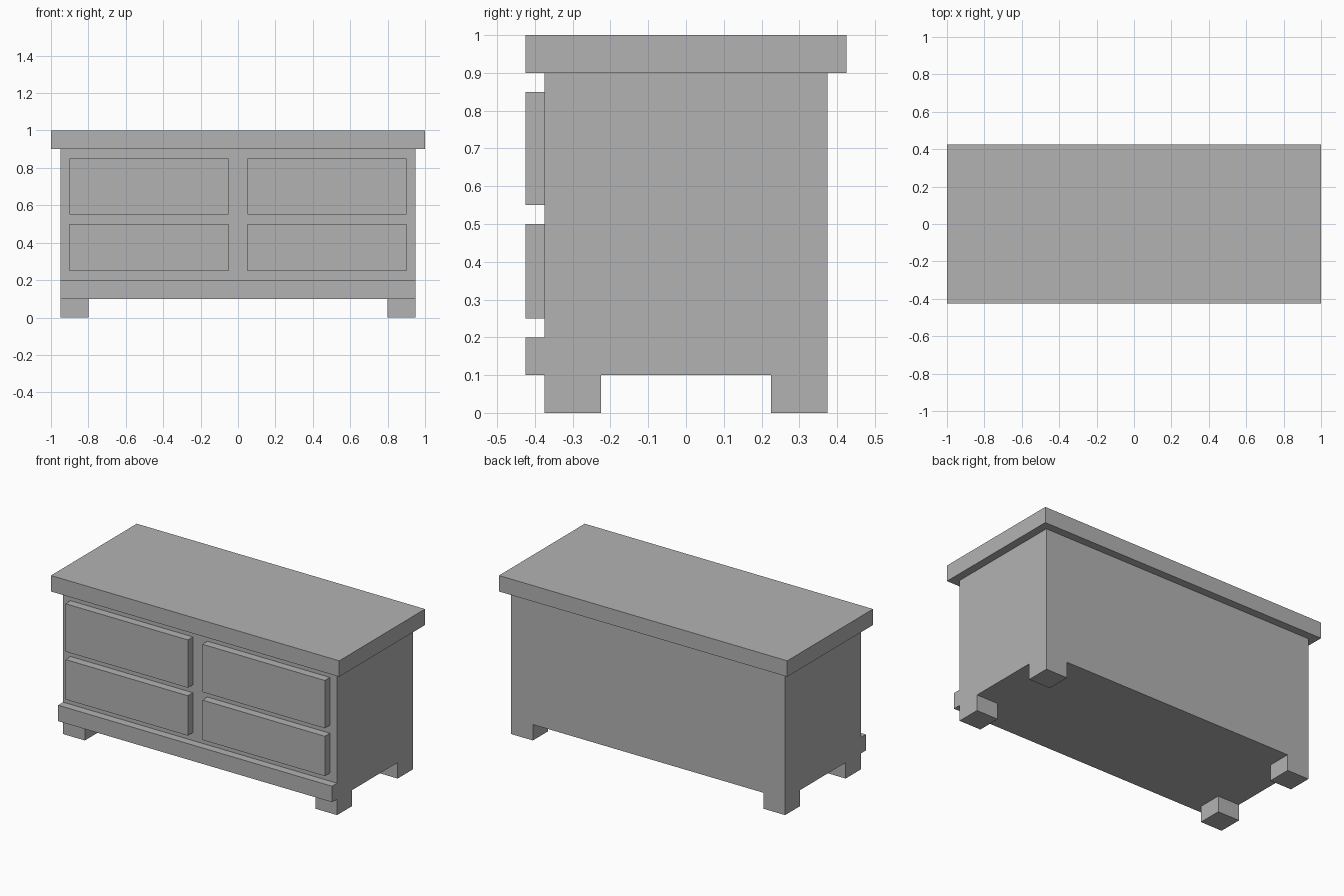
import bpy
import bmesh

cube = bpy.data.objects.get("Cube")
if cube:
    bpy.data.objects.remove(cube, do_unlink=True)

# One plain grey for the whole cabinet
grey = bpy.data.materials.new("plain_grey")
grey.use_nodes = True
COLOUR = (0.45, 0.45, 0.45, 1)
grey.diffuse_color = COLOUR
grey.node_tree.nodes["Principled BSDF"].inputs["Base Color"].default_value = COLOUR

# Main dimensions
WIDTH, DEPTH = 0.95, 0.375       # half sizes of the carcass
FOOT = 0.15
BASE, CARCASS_TOP, TOP = 0.1, 0.9, 1.0
FRONT = -0.425                   # front plane of drawers and plinth


def add_object(name, bm):
    bmesh.ops.recalc_face_normals(bm, faces=bm.faces)
    mesh = bpy.data.meshes.new(name)
    bm.to_mesh(mesh)
    bm.free()
    mesh.materials.append(grey)
    obj = bpy.data.objects.new(name, mesh)
    bpy.context.collection.objects.link(obj)
    return obj


def box(name, x, y, z):
    """Box from (min, max) ranges along each axis."""
    bm = bmesh.new()
    bmesh.ops.create_cube(bm, size=1)
    for v in bm.verts:
        v.co = [r[0] if c < 0 else r[1] for c, r in zip(v.co, (x, y, z))]
    return add_object(name, bm)


# Carcass with feet pulled down from the corners of its underside
bm = bmesh.new()
bmesh.ops.create_cube(bm, size=1)
for v in bm.verts:
    v.co = (v.co.x * 2 * WIDTH, v.co.y * 2 * DEPTH, CARCASS_TOP if v.co.z > 0 else BASE)
for side in (-1, 1):
    for point, normal in (((side * (WIDTH - FOOT), 0, 0), (1, 0, 0)),
                          ((0, side * (DEPTH - FOOT), 0), (0, 1, 0))):
        bmesh.ops.bisect_plane(bm, geom=bm.verts[:] + bm.edges[:] + bm.faces[:],
                               plane_co=point, plane_no=normal)
bm.normal_update()
corners = []
for f in bm.faces:
    c = f.calc_center_median()
    if f.normal.z < -0.5 and abs(c.x) > WIDTH - FOOT and abs(c.y) > DEPTH - FOOT:
        corners.append(f)
for f in bmesh.ops.extrude_discrete_faces(bm, faces=corners)["faces"]:
    for v in f.verts:
        v.co.z = 0
bmesh.ops.remove_doubles(bm, verts=bm.verts, dist=0.0001)
bmesh.ops.dissolve_limit(bm, angle_limit=0.01, verts=bm.verts, edges=bm.edges)
add_object("carcass_with_feet", bm)

# Overhanging top board and front plinth
box("top_board", (-1, 1), (FRONT, -FRONT), (CARCASS_TOP, TOP))
box("front_plinth", (-WIDTH, WIDTH), (FRONT, -DEPTH), (BASE, 0.2))

# Two rows of two drawer fronts
for row, z in (("upper", (0.55, 0.85)), ("lower", (0.25, 0.5))):
    for side, x in (("right", (-0.9, -0.05)), ("left", (0.05, 0.9))):
        box(f"{row}_{side}_drawer", x, (FRONT, -DEPTH), z)
